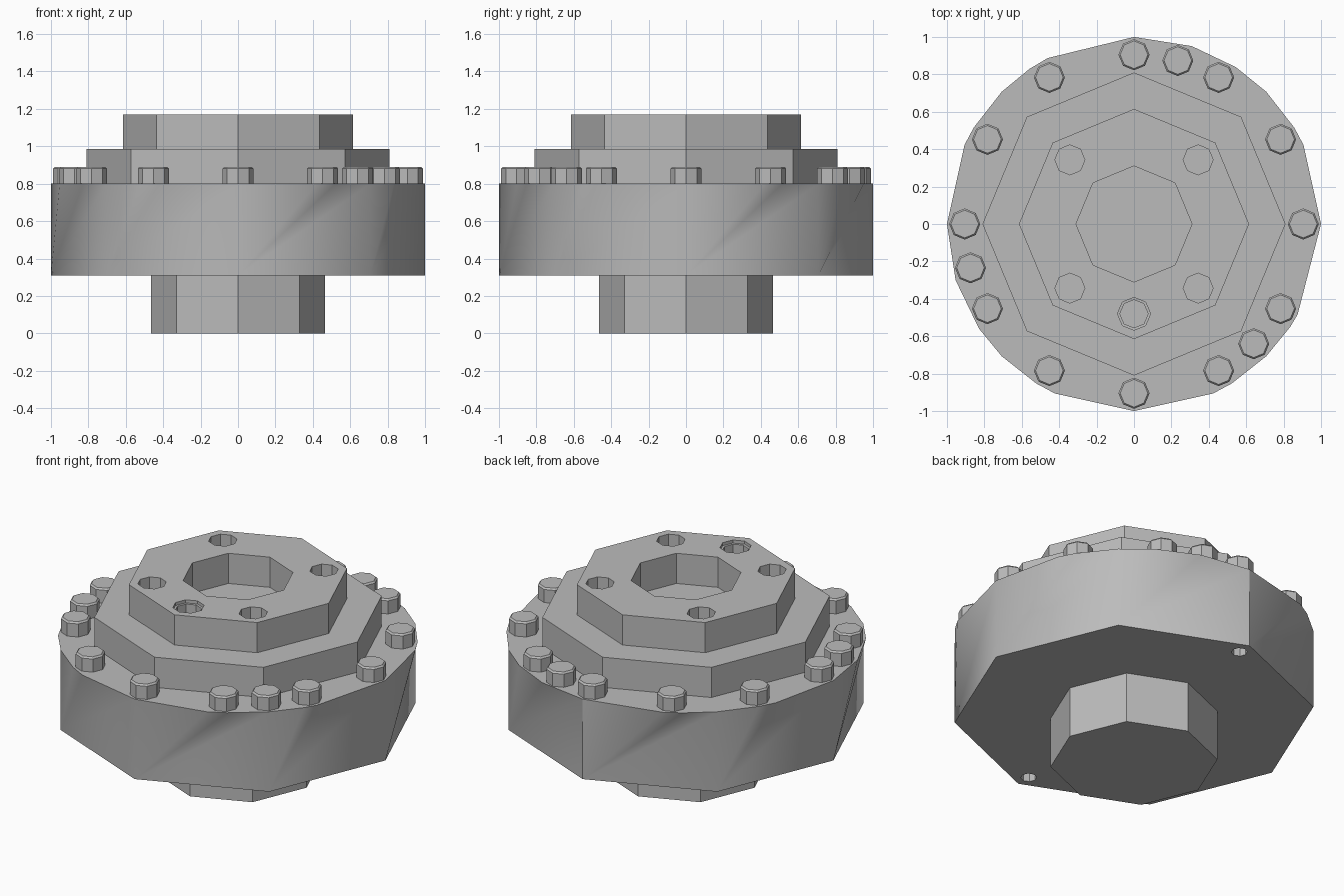
import bpy, bmesh
from math import sin, cos, radians

cube = bpy.data.objects.get("Cube")
if cube:
    bpy.data.objects.remove(cube, do_unlink=True)

grey = bpy.data.materials.new("plain_grey")
grey.use_nodes = True
colour = (0.5, 0.5, 0.5, 1)
grey.diffuse_color = colour
grey.node_tree.nodes["Principled BSDF"].inputs["Base Color"].default_value = colour


def polar(r, angle, z=0.0):
    return (r * cos(radians(angle)), r * sin(radians(angle)), z)


def add_prism(bm, profile, centre=(0, 0)):
    """Closed eight-sided solid from (radius, height) pairs, bottom to top."""
    rings = []
    for r, z in profile:
        points = [polar(r, 45 * i, z) for i in range(8)]
        rings.append([bm.verts.new((x + centre[0], y + centre[1], z)) for x, y, z in points])
    for low, high in zip(rings, rings[1:]):
        for i in range(8):
            j = (i + 1) % 8
            bm.faces.new((low[i], low[j], high[j], high[i]))
    bm.faces.new(rings[0][::-1])
    bm.faces.new(rings[-1])


def make_object(name, bm):
    mesh = bpy.data.meshes.new(name)
    bm.to_mesh(mesh)
    bm.free()
    mesh.materials.append(grey)
    ob = bpy.data.objects.new(name, mesh)
    bpy.context.collection.objects.link(ob)
    return ob


def make_prism(name, profile, centre=(0, 0)):
    bm = bmesh.new()
    add_prism(bm, profile, centre)
    return make_object(name, bm)


def activate(ob):
    bpy.ops.object.select_all(action="DESELECT")
    ob.select_set(True)
    bpy.context.view_layer.objects.active = ob


def cut(ob, holes):
    """Cut a list of (profile, centre) holes out of an object."""
    bm = bmesh.new()
    for profile, centre in holes:
        add_prism(bm, profile, centre)
    cutter = make_object("hole_cutter", bm)
    cutter.hide_render = True
    mod = ob.modifiers.new("holes", "BOOLEAN")
    mod.operation = "DIFFERENCE"
    mod.solver = "EXACT"
    mod.object = cutter
    activate(ob)
    bpy.ops.object.modifier_apply(modifier=mod.name)
    bpy.data.objects.remove(cutter, do_unlink=True)


# Main drum: octagonal underside twisting up into a rounder rim
BOTTOM, RIM, STEP, TOP = 0.31, 0.80, 0.985, 1.17
rim_extras = [(25, 31), (57, 72), (117.5, 124), (149, 155),
              (197.5, 214), (238.5, 245), (295, 301.5), (326.5, 331)]
bm = bmesh.new()
low = [bm.verts.new(polar(1, 45 * i, BOTTOM)) for i in range(8)]
corner = [bm.verts.new(polar(1, 45 * i, RIM)) for i in range(8)]
rim = []
for i, extras in enumerate(rim_extras):
    j = (i + 1) % 8
    middle = [bm.verts.new(polar(1, a, RIM)) for a in extras]
    run = [corner[i], *middle, corner[j]]
    for a, b in zip(run, run[1:]):
        bm.faces.new((low[i], b, a))
    bm.faces.new((low[i], low[j], corner[j]))
    rim += run[:-1]
bm.faces.new(rim)
bm.faces.new(low[::-1])
drum = make_object("drum", bm)

# Two bolt holes open on the underside
cut(drum, [([(0.045, 0.2), (0.045, 0.78)], (0, y)) for y in (-0.91, 0.91)])
activate(drum)
bpy.ops.object.shade_smooth_by_angle(angle=radians(35))

# Shaft below and stepped hub above
make_prism("lower_shaft", [(0.465, 0), (0.465, BOTTOM)])
make_prism("middle_step", [(0.81, RIM), (0.81, STEP)])
hub = make_prism("top_hub", [(0.615, STEP), (0.615, TOP)])

# Central bore, four plain holes and one countersunk hole through the hub
LOW, HIGH = STEP - 0.1, TOP + 0.1
holes = [([(0.31, LOW), (0.31, HIGH)], (0, 0))]
for angle in (45, 135, 225, 315):
    holes.append(([(0.08, LOW), (0.08, HIGH)], polar(0.485, angle)[:2]))
holes.append(([(0.075, LOW), (0.075, TOP - 0.02), (0.088, TOP - 0.019), (0.088, HIGH)],
              (0, -0.48)))
cut(hub, holes)

# Bolt heads: a ring of twelve plus three extra
for n, angle in enumerate([30 * i for i in range(12)] + [75, 195, 315]):
    make_prism(f"bolt_{n + 1}",
               [(0.083, RIM), (0.083, 0.88), (0.074, 0.89)], polar(0.905, angle)[:2])
